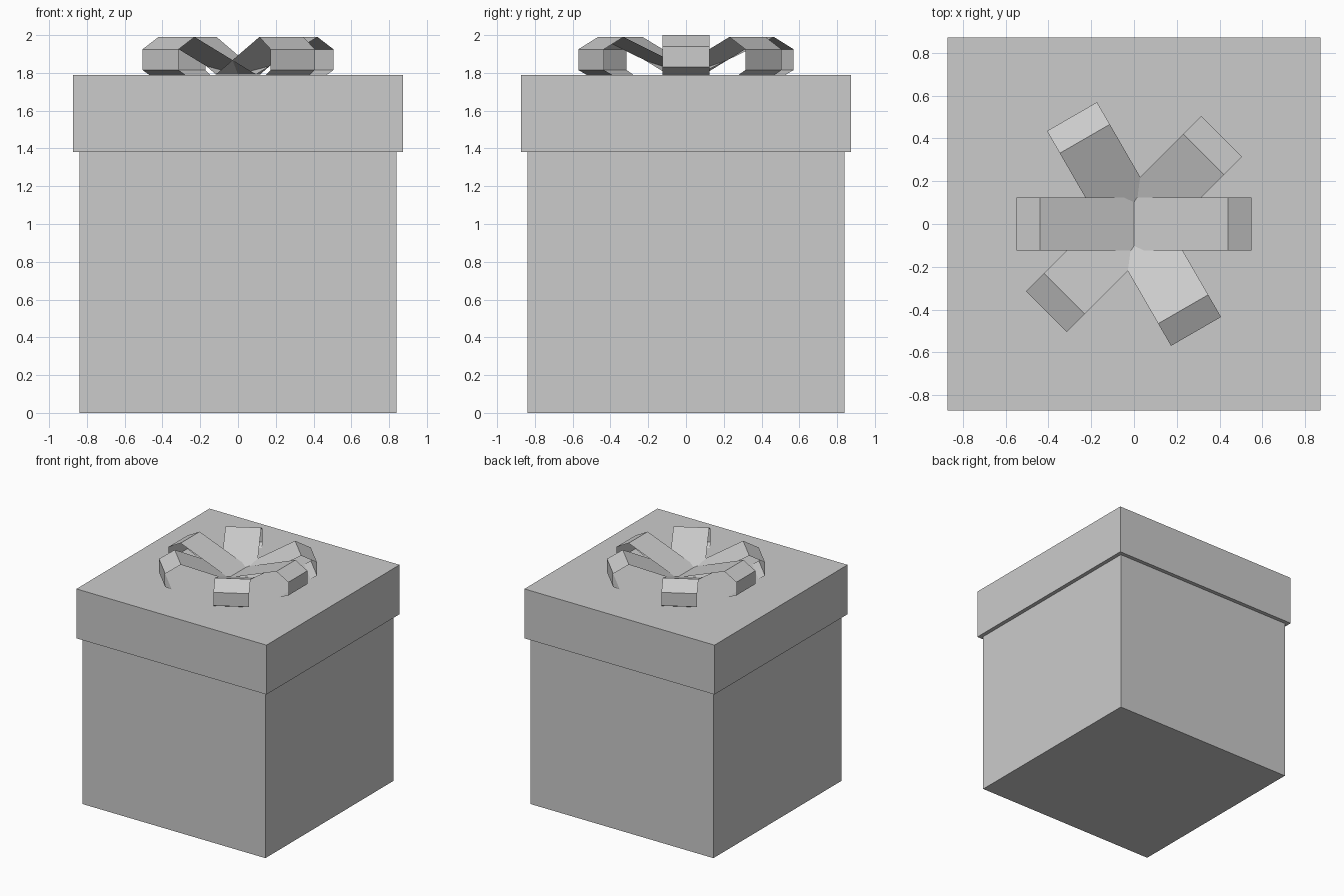
import bpy
from math import radians
from mathutils import Matrix, Vector

cube = bpy.data.objects.get("Cube")
if cube:
    bpy.data.objects.remove(cube, do_unlink=True)

# One flat colour for the whole gift
grey = bpy.data.materials.new("light_grey")
grey.use_nodes = True
grey.diffuse_color = (0.6, 0.6, 0.6, 1)
grey.node_tree.nodes["Principled BSDF"].inputs["Base Color"].default_value = (0.6, 0.6, 0.6, 1)


def block(name, half, bottom, top):
    bpy.ops.mesh.primitive_cube_add(size=1, location=(0, 0, (bottom + top) / 2))
    ob = bpy.context.object
    ob.name = name
    ob.scale = (2 * half, 2 * half, top - bottom)
    ob.data.materials.append(grey)


def ribbon_loop(name, profile, width, angle):
    """Sweep a radial profile sideways into a thin strip, turned about z."""
    turn = Matrix.Rotation(radians(angle), 3, "Z")
    verts = [turn @ Vector((r, side * width / 2, z))
             for r, z in profile for side in (-1, 1)]
    faces = [(i, i + 2, i + 3, i + 1) for i in range(0, len(verts) - 2, 2)]
    mesh = bpy.data.meshes.new(name)
    mesh.from_pydata(verts, [], faces)
    mesh.materials.append(grey)
    ob = bpy.data.objects.new(name, mesh)
    bpy.context.collection.objects.link(ob)


# Box and overhanging lid
block("box", 0.84, 0, 1.38)
block("lid", 0.873, 1.38, 1.79)

# Bow: a raised pair of loops across, and four lower loops crossing beneath
upper = [(0, 1.83), (0.44, 2.0), (0.55, 1.94), (0.55, 1.83), (0.46, 1.79)]
lower = [(0, 1.792), (0.46, 1.99), (0.58, 1.925), (0.58, 1.815), (0.53, 1.79)]
for side, turn in (("left", 0), ("right", 180)):
    ribbon_loop("bow_upper_loop_" + side, upper, 0.25, turn)
    ribbon_loop("bow_diagonal_loop_" + side, lower, 0.27, turn + 45)
    ribbon_loop("bow_steep_loop_" + side, lower, 0.27, turn - 60)
